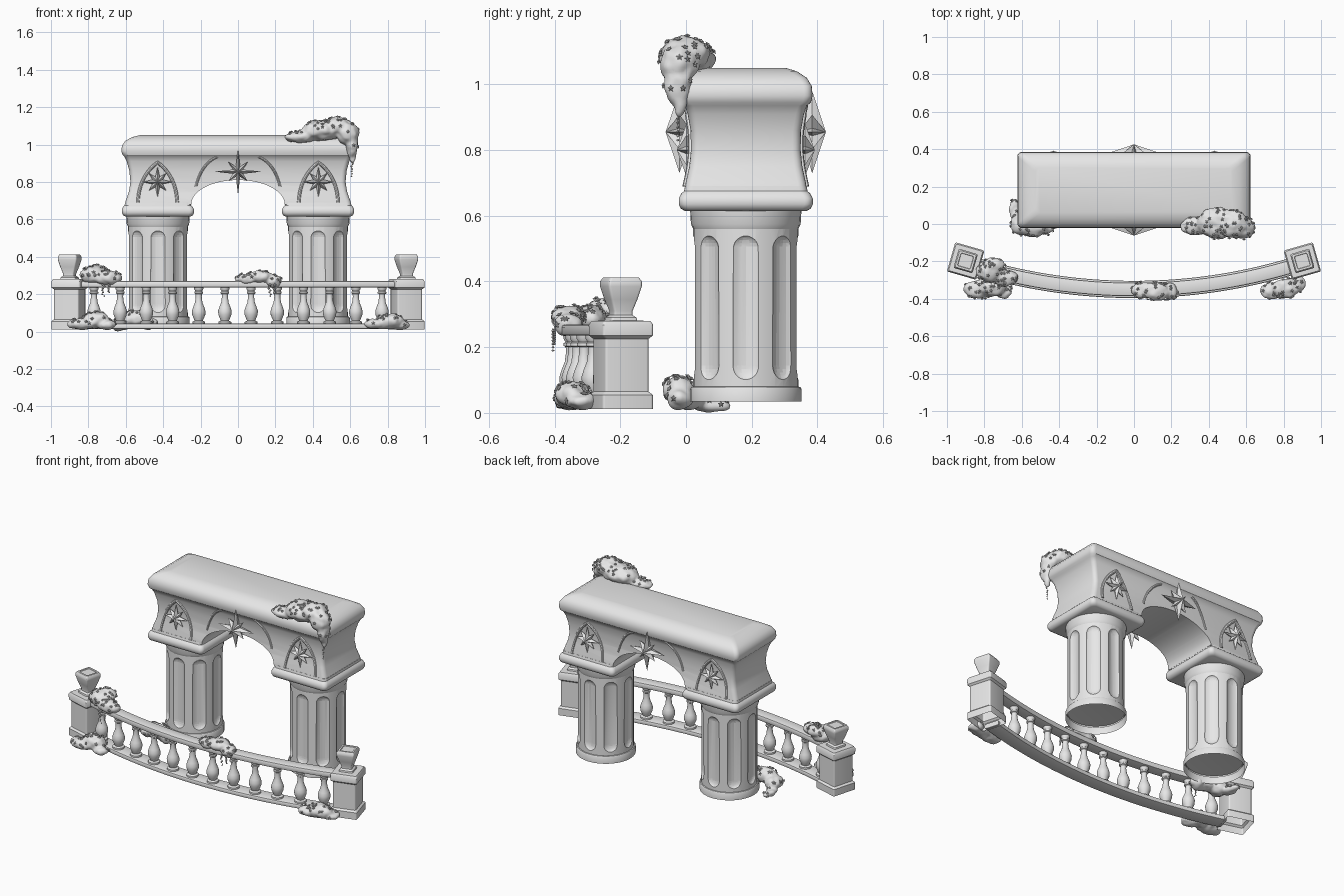
import bpy, bmesh, math, random
from mathutils import Matrix, Vector, noise

if "Cube" in bpy.data.objects:
    bpy.data.objects.remove(bpy.data.objects["Cube"])
random.seed(4)
PI = math.pi
MID_Y = 0.182

stone = bpy.data.materials.new("pale_grey_stone")
stone.use_nodes = True
stone.diffuse_color = (0.8, 0.8, 0.8, 1)
stone.node_tree.nodes["Principled BSDF"].inputs["Base Color"].default_value = (0.8, 0.8, 0.8, 1)


def activate(ob):
    bpy.ops.object.select_all(action='DESELECT')
    ob.select_set(True)
    bpy.context.view_layer.objects.active = ob


def smooth(ob, degrees=35):
    activate(ob)
    bpy.ops.object.shade_smooth_by_angle(angle=math.radians(degrees))


def to_object(name, bm):
    me = bpy.data.meshes.new(name)
    bm.to_mesh(me)
    bm.free()
    me.materials.append(stone)
    ob = bpy.data.objects.new(name, me)
    bpy.context.collection.objects.link(ob)
    return ob


def skin(name, rings, cap_start=True):
    """Join a row of closed rings into one surface."""
    bm = bmesh.new()
    loops = [[bm.verts.new(p) for p in ring] for ring in rings]
    n = len(loops[0])
    for a, b in zip(loops, loops[1:]):
        for i in range(n):
            j = (i + 1) % n
            bm.faces.new((a[i], a[j], b[j], b[i]))
    if cap_start:
        bm.faces.new(loops[0])
    bm.faces.new(loops[-1])
    bmesh.ops.remove_doubles(bm, verts=bm.verts, dist=1e-5)
    bmesh.ops.recalc_face_normals(bm, faces=bm.faces)
    ob = to_object(name, bm)
    smooth(ob)
    return ob


def rounded_rect(hx, hy, r, n=8):
    pts = []
    for k, (sx, sy) in enumerate([(1, 1), (-1, 1), (-1, -1), (1, -1)]):
        for j in range(n + 1):
            a = (k + j / n) * PI / 2
            pts.append((sx * (hx - r) + r * math.cos(a), sy * (hy - r) + r * math.sin(a)))
    return pts


def loft(name, levels, loc=(0, 0), turn=0, corner=0.01, bottom=True):
    """Stack rounded rectangles (z, half_x, half_y)."""
    m = Matrix.Translation((loc[0], loc[1], 0)) @ Matrix.Rotation(turn, 4, 'Z')
    return skin(name, [[m @ Vector((x, y, z)) for x, y in rounded_rect(hx, hy, corner, 4)]
                       for z, hx, hy in levels], bottom)


def lathe(name, levels, loc, bottom=True):
    """Stack circles (z, radius)."""
    return skin(name, [[(loc[0] + x, loc[1] + y, z) for x, y in rounded_rect(r, r, r)]
                       for z, r in levels], bottom)


def cut(ob, cutter):
    cutter.hide_render = True
    mod = ob.modifiers.new("cut", 'BOOLEAN')
    mod.operation, mod.solver, mod.object = 'DIFFERENCE', 'EXACT', cutter
    activate(ob)
    bpy.ops.object.modifier_apply(modifier=mod.name)
    bpy.data.objects.remove(cutter)
    smooth(ob)


def add_star(bm, matrix, radii, front, back):
    """Faceted star: outline in local XY, peaks along local Z."""
    n = len(radii)
    rim = [bm.verts.new(matrix @ Vector((r * math.sin(2 * PI * i / n), r * math.cos(2 * PI * i / n), 0)))
           for i, r in enumerate(radii)]
    for h in (front, -back):
        tip = bm.verts.new(matrix @ Vector((0, 0, h)))
        for i in range(n):
            j = (i + 1) % n
            bm.faces.new((rim[j], rim[i], tip) if h > 0 else (rim[i], rim[j], tip))


# Arch block with flared top and an elliptical opening
arch = loft("arch_block", [
    (.68, .605, .185), (.70, .60, .183), (.75, .583, .172), (.80, .575, .167),
    (.86, .581, .168), (.91, .595, .177), (.935, .608, .186), (.945, .617, .198),
    (.965, .624, .203), (.995, .62, .201), (1.02, .602, .186), (1.04, .565, .155),
    (1.05, .525, .122)], (0, MID_Y), corner=.025)
opening = skin("opening_cutter", [[(.25 * math.cos(a), y, .68 + .13 * math.sin(a))
               for a in [2 * PI * i / 64 for i in range(64)]] for y in (-.3, .7)])
cut(arch, opening)

# Columns: fluted shaft, collar, base ring and square capital
for side, tag in ((-1, "right"), (1, "left")):
    c = (side * .428, MID_Y)
    shaft = lathe(tag + "_column_shaft", [(.07, .16), (.60, .16)], c)
    for i in range(8):
        a = i * PI / 4
        bm = bmesh.new()
        bmesh.ops.create_uvsphere(bm, u_segments=20, v_segments=12, radius=.045)
        for v in bm.verts:
            v.co.x *= .45
            v.co.z += .175 if v.co.z > .001 else -.175
        bm.transform(Matrix.Translation((c[0], c[1], .32)) @ Matrix.Rotation(a, 4, 'Z')
                     @ Matrix.Translation((.164, 0, 0)))
        cut(shaft, to_object("flute_cutter", bm))
    bm = bmesh.new()
    bm.from_mesh(shaft.data)
    bmesh.ops.delete(bm, geom=[f for f in bm.faces if f.calc_center_median().z < .072],
                     context='FACES_ONLY')
    bm.to_mesh(shaft.data)
    bm.free()
    lathe(tag + "_column_collar", [(.56, .16), (.575, .167), (.625, .17)], c)
    lathe(tag + "_column_base", [(.034, .17), (.072, .17), (.079, .166), (.08, .158)], c, False)
    loft(tag + "_capital", [(.615, .175, .186), (.622, .187, .198), (.635, .193, .204),
                            (.652, .193, .204), (.667, .186, .197), (.675, .178, .188),
                            (.69, .176, .185)], c, corner=.025)


# Raised tracery following the concave faces
def face_depth(z):
    return .184 - .018 * math.sin(PI * min(max((z - .69) / .25, 0), 1))


def bezier(a, b, c, n=14):
    a, b, c = Vector(a), Vector(b), Vector(c)
    return [a.lerp(b, i / n).lerp(b.lerp(c, i / n), i / n) for i in range(n + 1)]


def trim(name, path, x0, back, r=.009):
    rings = []
    for i, p in enumerate(path):
        d = (path[min(i + 1, len(path) - 1)] - path[max(i - 1, 0)]).normalized()
        ring = []
        for k in range(8):
            a = k * PI / 4
            q = p + Vector((-d.y, d.x)) * r * math.cos(a)
            ring.append((x0 + q.x, MID_Y + back * (face_depth(p.y) + r * math.sin(a)), q.y))
        rings.append(ring)
    skin(name, rings)


half = bezier((-.105, .69), (-.1, .83), (0, .905))
pointed = half + [Vector((-p.x, p.y)) for p in reversed(half[:-1])]
sweep = bezier((-.225, .775), (-.195, .90), (-.11, .935))
for back, tag in ((-1, "front"), (1, "back")):
    facing = Matrix.Rotation(PI if back > 0 else 0, 4, 'Z') @ Matrix.Rotation(PI / 2, 4, 'X')
    for side in (-1, 1):
        trim(tag + "_pointed_frame", pointed, side * .43, back)
        trim(tag + "_spandrel_rib", [Vector((-side * p.x, p.y)) for p in sweep], 0, back, .007)
    # Star ornaments
    bm = bmesh.new()
    add_star(bm, Matrix.Translation((0, MID_Y + back * .202, .855)) @ facing,
             [.125, .03, .075, .03] * 4, .042, .04)
    for side in (-1, 1):
        add_star(bm, Matrix.Translation((side * .43, MID_Y + back * .18, .80)) @ facing,
                 [.082, .03, .066, .03] * 4, .03, .03)
    to_object(tag + "_stars", bm)

# Curved balustrade: rails and balusters
R, FRONT = 2.95, -.35


def arc_y(x):
    return FRONT + R - math.sqrt(R * R - x * x)


def rail(name, z, width, height, reach=.84):
    rings = []
    for i in range(33):
        a = math.asin(reach / R) * (i / 16 - 1)
        rings.append([((R + u) * math.sin(a), FRONT + R - (R + u) * math.cos(a), z + w)
                      for u, w in rounded_rect(width / 2, height / 2, .008, 2)])
    skin(name, rings)


rail("top_rail", .252, .072, .034)
rail("bottom_rail", .028, .092, .028)
for i in range(12):
    x = (i - 5.5) * .14
    lathe("baluster", [(.04, .034), (.052, .034), (.058, .022), (.07, .027), (.09, .035),
                       (.11, .036), (.13, .03), (.155, .02), (.185, .016), (.2, .017),
                       (.204, .023), (.212, .023), (.216, .018), (.226, .024), (.238, .025)],
          (x, arc_y(x)))

# End posts with flared finials
for side in (-1, 1):
    c, turn = (side * .9, -.198), side * math.radians(16)
    loft("end_post", [(z, h, h) for z, h in (
        (.012, .08), (.055, .08), (.065, .069), (.225, .069), (.235, .08),
        (.268, .081), (.28, .074), (.281, .04))], c, turn, .008, False)
    loft("post_finial", [(z, h, h) for z, h in (
        (.28, .042), (.29, .04), (.298, .03), (.31, .03), (.345, .042), (.385, .053),
        (.40, .053), (.412, .046), (.412, .036), (.408, .034))], c, turn, .008)


# Overgrown mounds: merged lumps dotted with tiny blossoms and trailing strands
def mound(name, lumps, strands=(), blossoms=34):
    bm = bmesh.new()
    for x, y, z, rx, ry, rz in lumps:
        m = Matrix.Translation((x, y, z)) @ Matrix.Diagonal((rx, ry, rz, 1))
        bmesh.ops.create_icosphere(bm, subdivisions=4, radius=1, matrix=m)
    ob = to_object(name, bm)
    mod = ob.modifiers.new("merge", 'REMESH')
    mod.mode, mod.voxel_size = 'VOXEL', .008
    relax = ob.modifiers.new("relax", 'SMOOTH')
    relax.iterations = 4
    activate(ob)
    for label in ("merge", "relax"):
        bpy.ops.object.modifier_apply(modifier=label)
    spots = [(v.co.copy(), v.normal.copy()) for v in ob.data.vertices]
    for v, (co, normal) in zip(ob.data.vertices, spots):
        v.co = co + normal * .007 * noise.noise(co * 30)
    smooth(ob, 80)
    bm = bmesh.new()
    for co, normal in random.sample([s for s in spots if s[1].z > -.1], blossoms):
        m = Matrix.Translation(co + normal * .005) @ normal.to_track_quat('Z', 'Y').to_matrix().to_4x4()
        add_star(bm, m, [.011, .005] * 5, .005, .006)
    for x, y, top, low in strands:
        for k in range(7):
            p = Vector((x + random.uniform(-.006, .006), y, top + (low - top) * k / 6))
            add_star(bm, Matrix.Translation(p) @ Matrix.Rotation(PI / 2, 4, 'X'),
                     [.009 - .0008 * k, .005] * 4, .005, .005)
    to_object(name + "_blossoms", bm)


mound("arch_top_mound", [
    (.33, -.01, 1.04, .085, .05, .03), (.45, .005, 1.075, .11, .085, .055),
    (.53, .0, 1.095, .08, .075, .05), (.585, -.02, 1.06, .06, .06, .06),
    (.61, -.025, 1.0, .032, .042, .07), (.612, -.02, .95, .02, .022, .055)],
    [(.61, -.025, .91, .83)], 70)
mound("left_rail_mound", [
    (-.77, -.25, .30, .075, .06, .05), (-.69, -.29, .285, .07, .045, .04),
    (-.75, -.22, .32, .06, .04, .035)], [(-.72, -.33, .25, .19), (-.69, -.33, .25, .21)], 45)
mound("middle_rail_mound", [
    (.05, -.355, .28, .065, .045, .03), (.12, -.36, .292, .07, .05, .035),
    (.19, -.36, .268, .045, .045, .035)], [(.17, -.405, .25, .19), (.2, -.40, .25, .21)], 40)
mound("front_right_ground_mound", [
    (-.83, -.35, .04, .085, .05, .03), (-.76, -.335, .06, .075, .055, .045),
    (-.70, -.36, .035, .05, .04, .025)])
mound("front_left_ground_mound", [
    (.74, -.355, .04, .07, .045, .028), (.81, -.345, .055, .075, .055, .04),
    (.87, -.32, .035, .05, .045, .025)])
mound("column_ground_mound", [
    (-.54, -.02, .07, .08, .05, .045), (-.48, -.02, .045, .05, .04, .035),
    (-.61, .0, .05, .05, .06, .04), (-.64, .075, .022, .03, .06, .02)])
